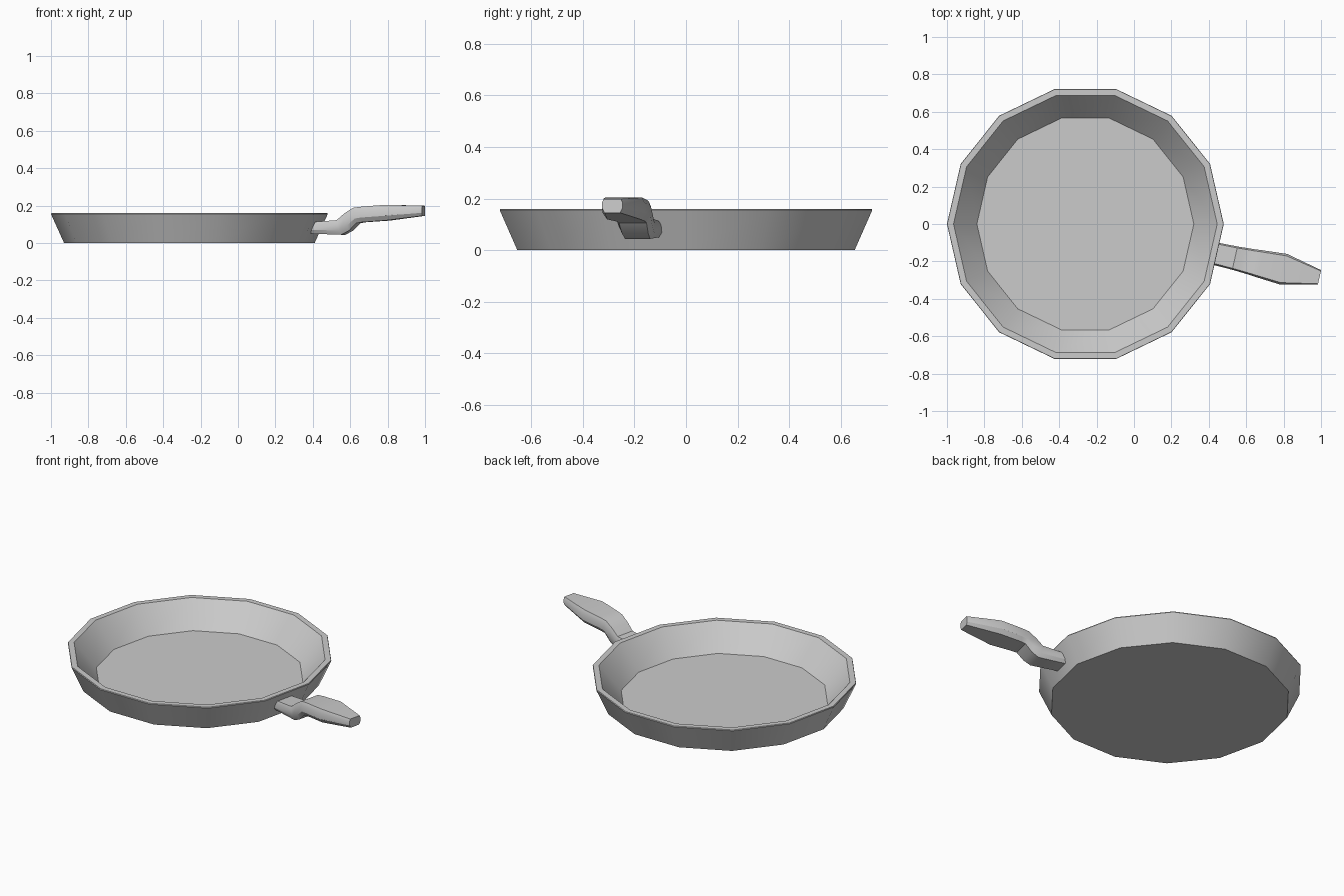
import bpy, bmesh, math

if "Cube" in bpy.data.objects:
    bpy.data.objects.remove(bpy.data.objects["Cube"])

def finish(bm, name, angle):
    bmesh.ops.recalc_face_normals(bm, faces=bm.faces[:])
    me = bpy.data.meshes.new(name)
    bm.to_mesh(me)
    bm.free()
    ob = bpy.data.objects.new(name, me)
    bpy.context.collection.objects.link(ob)
    bpy.ops.object.select_all(action='DESELECT')
    bpy.context.view_layer.objects.active = ob
    ob.select_set(True)
    bpy.ops.object.shade_smooth_by_angle(angle=math.radians(angle))
    return ob

def loft(name, rings, angle):
    """Bridge equal-length rings of points and cap both ends."""
    bm = bmesh.new()
    loops = [[bm.verts.new(p) for p in ring] for ring in rings]
    n = len(loops[0])
    for a, b in zip(loops, loops[1:]):
        for i in range(n):
            j = (i + 1) % n
            bm.faces.new((a[i], a[j], b[j], b[i]))
    bm.faces.new(loops[0])
    bm.faces.new(loops[-1])
    return finish(bm, name, angle)

# Pan body: 14-sided profile from underside, over the rim, to the inner floor
SIDES, CX = 14, -0.26
profile = [(0.67, 0.0), (0.74, 0.155), (0.738, 0.16), (0.705, 0.16), (0.58, 0.015)]
rings = [[(CX + r * math.cos(2 * math.pi * k / SIDES),
           r * math.sin(2 * math.pi * k / SIDES), z) for k in range(SIDES)]
         for r, z in profile]
loft("pan_body", rings, 30)

# Handle: chamfered sections swept outward from the middle of one wall facet
ang = -math.pi / SIDES
dx, dy = math.cos(ang), math.sin(ang)
section = [(-0.87, 1), (0.87, 1), (1, 0.75), (1, 0.3),
           (0.78, 0), (-0.78, 0), (-1, 0.3), (-1, 0.75)]
# distance along, half width, bottom z, top z, forward lean
stations = [(0.0, 0.060, 0.050, 0.113, 0.014),
            (0.145, 0.064, 0.044, 0.122, -0.012),
            (0.188, 0.067, 0.066, 0.158, -0.012),
            (0.232, 0.070, 0.106, 0.188, -0.008),
            (0.270, 0.074, 0.111, 0.194, 0.0),
            (0.400, 0.084, 0.120, 0.204, 0.0),
            (0.597, 0.040, 0.145, 0.199, 0.0)]
rings = []
for s, w, lo, hi, lean in stations:
    ring = []
    for u, v in section:
        d = 0.687 + s + lean * (2 * v - 1)
        ring.append((CX + d * dx - u * w * dy, d * dy + u * w * dx, lo + v * (hi - lo)))
    rings.append(ring)
loft("handle", rings, 30)
